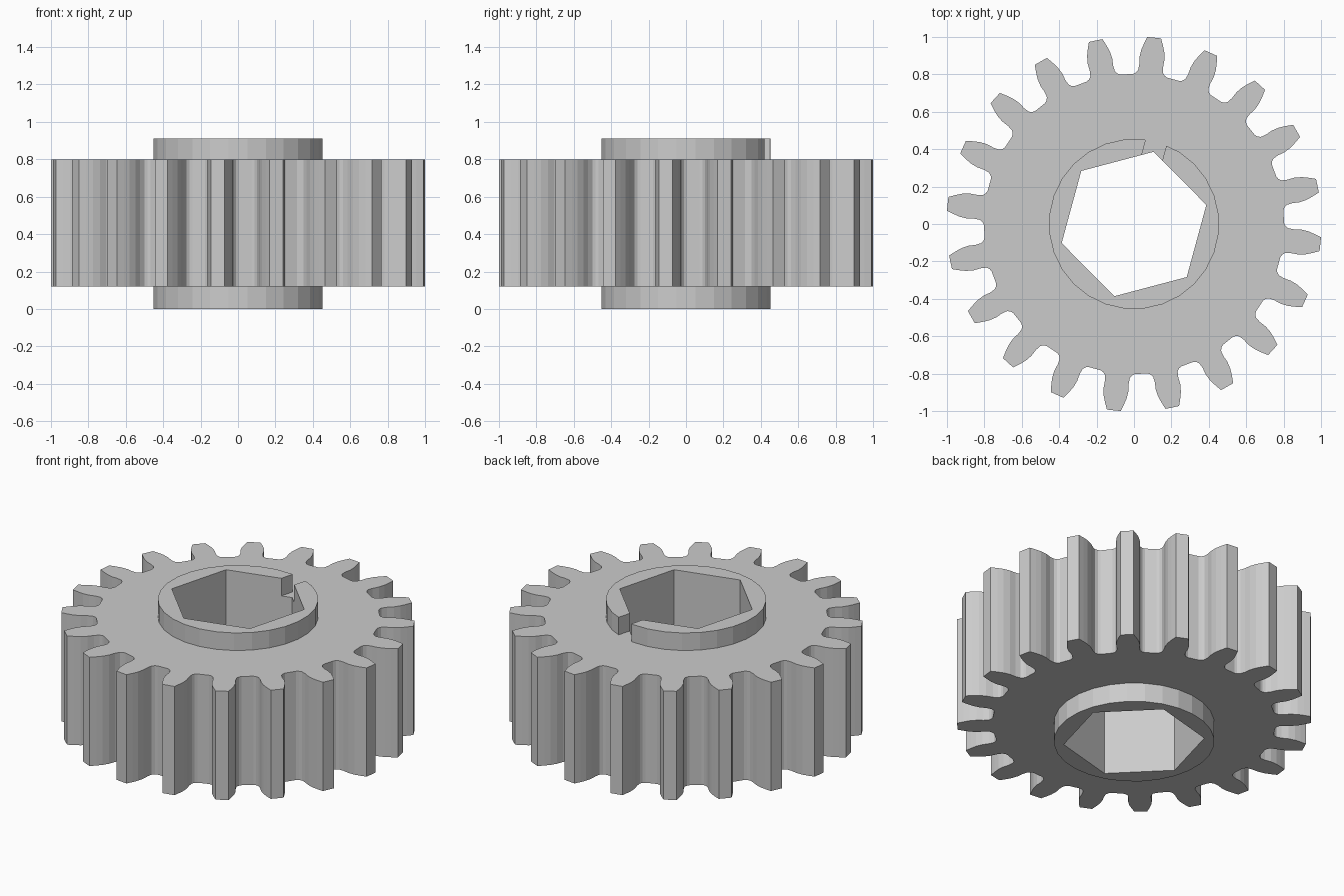
import bpy, bmesh
from math import cos, sin, atan2, hypot, radians, pi

if "Cube" in bpy.data.objects:
    bpy.data.objects.remove(bpy.data.objects["Cube"])

TEETH = 20
TOOTH_ANGLE = radians(11.8)   # centre of the first tooth
HEX_ANGLE = radians(74.8)     # one corner of the bore, also the slot


def prism(name, pts, z0, z1):
    """Extrude a closed counter-clockwise outline from z0 to z1."""
    bm = bmesh.new()
    lo = [bm.verts.new((x, y, z0)) for x, y in pts]
    hi = [bm.verts.new((x, y, z1)) for x, y in pts]
    bm.faces.new(lo[::-1])
    bm.faces.new(hi)
    n = len(pts)
    for i in range(n):
        j = (i + 1) % n
        bm.faces.new((lo[i], lo[j], hi[j], hi[i]))
    mesh = bpy.data.meshes.new(name)
    bm.to_mesh(mesh)
    bm.free()
    ob = bpy.data.objects.new(name, mesh)
    bpy.context.collection.objects.link(ob)
    return ob


def ngon(sides, r, start=0.0):
    return [(r * cos(start + 2 * pi * i / sides), r * sin(start + 2 * pi * i / sides))
            for i in range(sides)]


def combine(target, tool, operation):
    """Apply an exact boolean and discard the tool object."""
    mod = target.modifiers.new(operation, 'BOOLEAN')
    mod.operation = operation
    mod.solver = 'EXACT'
    mod.object = tool
    bpy.context.view_layer.objects.active = target
    bpy.ops.object.modifier_apply(modifier=mod.name)
    bpy.data.objects.remove(tool)


# Half tooth: distance along the tooth axis, half width (root to tip)
half = [(0.797, 0.092), (0.805, 0.078), (0.82, 0.067), (0.85, 0.064), (0.89, 0.067),
        (0.93, 0.062), (0.965, 0.051), (1.002, 0.037)]
tooth = [(d, -w) for d, w in half] + [(d, w) for d, w in reversed(half)]
outline = []
for i in range(TEETH):
    a = TOOTH_ANGLE + 2 * pi * i / TEETH
    for d, w in tooth:
        r, t = hypot(d, w), a + atan2(w, d)
        outline.append((r * cos(t), r * sin(t)))

# Toothed body
gear = prism("gear", outline, 0.12, 0.80)

# Hub collar, slotted at its top only
hub = prism("hub", ngon(28, 0.455, pi / 2 + pi / 28), 0.0, 0.91)
c, s = cos(HEX_ANGLE), sin(HEX_ANGLE)
slot_pts = [(d * c - w * s, d * s + w * c)
            for d, w in ((0.25, -0.057), (0.6, -0.057), (0.6, 0.057), (0.25, 0.057))]
combine(hub, prism("slot_cutter", slot_pts, 0.80, 1.0), 'DIFFERENCE')
combine(gear, hub, 'UNION')

# Hexagonal bore right through
combine(gear, prism("bore_cutter", ngon(6, 0.40, HEX_ANGLE), -0.1, 1.1), 'DIFFERENCE')
